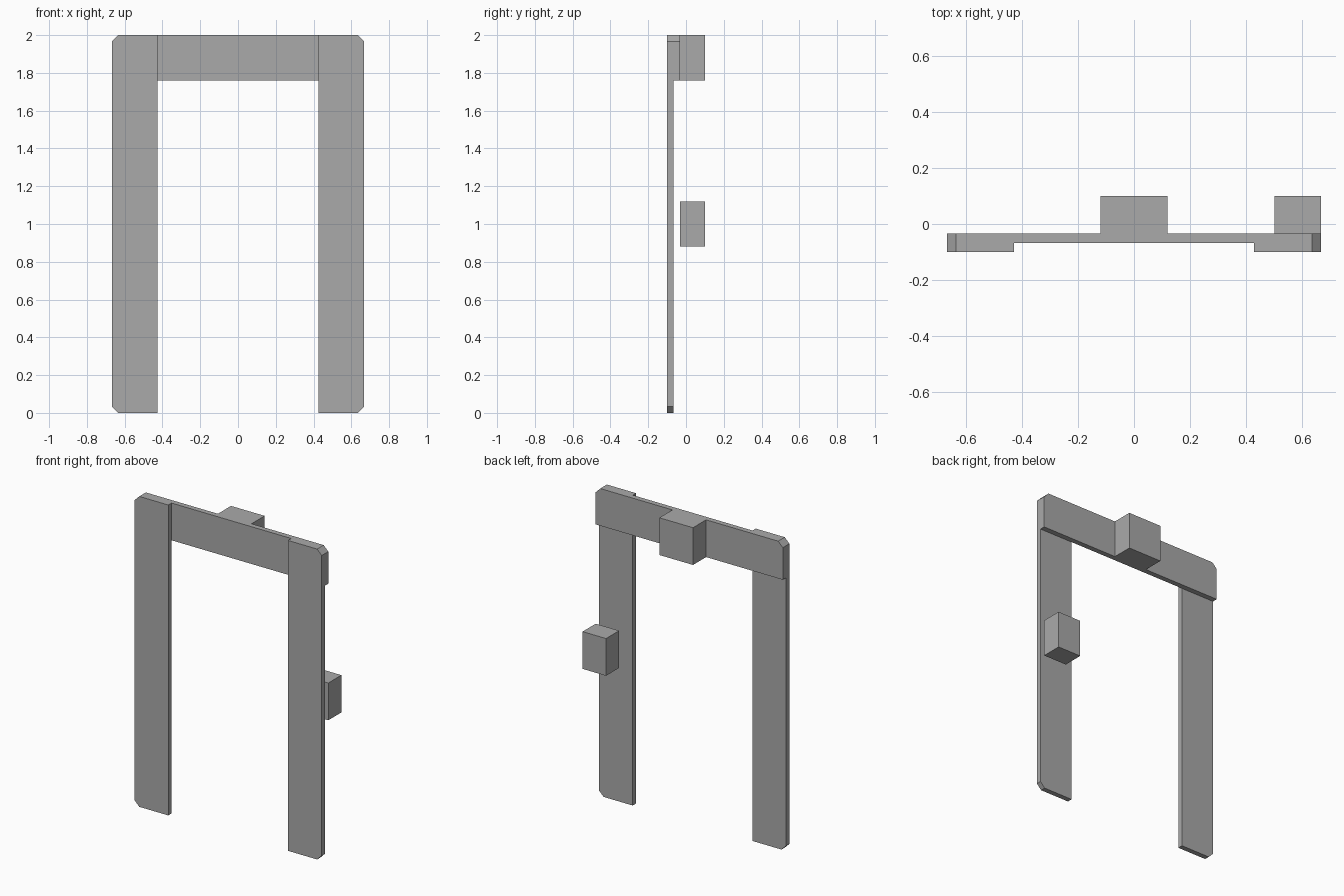
import bpy
import bmesh

cube = bpy.data.objects.get("Cube")
if cube:
    bpy.data.objects.remove(cube, do_unlink=True)

grey = bpy.data.materials.new("plain_grey")
grey.use_nodes = True
colour = (0.4, 0.4, 0.4, 1)
grey.diffuse_color = colour
grey.node_tree.nodes["Principled BSDF"].inputs["Base Color"].default_value = colour

HALF = 0.667     # half the width of the frame
TOP = 2.0
BAND = 0.24      # width of each board
CUT = 0.033      # corner chamfer
FRONT, MID, REAR, BACK = -0.1, -0.067, -0.033, 0.1


def slab(name, outline, y0, y1):
    """Extrude an x-z outline from y0 to y1."""
    mesh = bpy.data.meshes.new(name)
    bm = bmesh.new()
    face = bm.faces.new([bm.verts.new((x, y0, z)) for x, z in outline])
    moved = bmesh.ops.extrude_face_region(bm, geom=[face])["geom"]
    bmesh.ops.translate(bm, vec=(0, y1 - y0, 0),
                        verts=[v for v in moved if isinstance(v, bmesh.types.BMVert)])
    bmesh.ops.recalc_face_normals(bm, faces=bm.faces)
    bm.to_mesh(mesh)
    bm.free()
    mesh.materials.append(grey)
    obj = bpy.data.objects.new(name, mesh)
    bpy.context.collection.objects.link(obj)
    return obj


def rectangle(x0, x1, z0, z1):
    return [(x0, z0), (x1, z0), (x1, z1), (x0, z1)]


# Front legs, chamfered on their outer corners
for name, side in (("left_leg", 1), ("right_leg", -1)):
    inner, outer = HALF - BAND, HALF
    outline = [(inner, 0), (outer - CUT, 0), (outer, CUT),
               (outer, TOP - CUT), (outer - CUT, TOP), (inner, TOP)]
    slab(name, [(side * x, z) for x, z in outline], FRONT, MID)

# Crossbeam behind the legs, chamfered on its upper corners
slab("crossbeam",
     [(-HALF, TOP - BAND), (HALF, TOP - BAND), (HALF, TOP - CUT),
      (HALF - CUT, TOP), (CUT - HALF, TOP), (-HALF, TOP - CUT)], MID, REAR)

# Blocks at the back: one on the beam, one standing off the left leg
slab("beam_block", rectangle(-BAND / 2, BAND / 2, TOP - BAND, TOP), REAR, BACK)
slab("side_block", rectangle(0.5, HALF, 1 - BAND / 2, 1 + BAND / 2), REAR, BACK)
